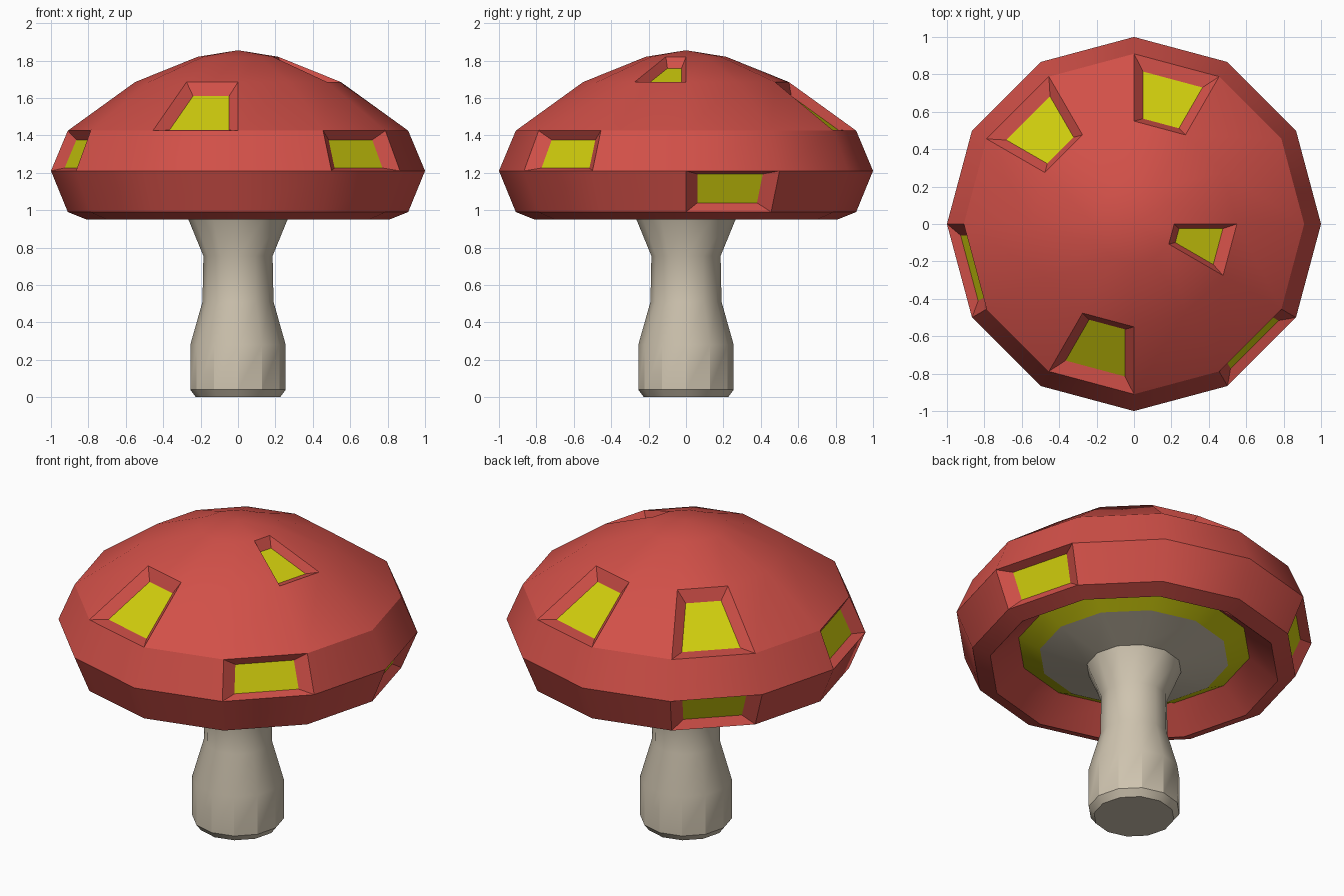
import bpy
import bmesh
from math import cos, sin, pi, radians
from mathutils import Vector

SIDES = 12

cube = bpy.data.objects.get("Cube")
if cube:
    bpy.data.objects.remove(cube)


def make_material(name, rgb):
    mat = bpy.data.materials.new(name)
    mat.use_nodes = True
    color = (*rgb, 1.0)
    mat.diffuse_color = color
    mat.node_tree.nodes["Principled BSDF"].inputs["Base Color"].default_value = color
    return mat


def lathe(bm, profile):
    """Spin (radius, height) points around z; returns faces as [band][sector]."""
    rings = []
    for r, z in profile:
        if r == 0:
            rings.append([bm.verts.new((0, 0, z))] * SIDES)
        else:
            angles = [2 * pi * i / SIDES for i in range(SIDES)]
            rings.append([bm.verts.new((r * cos(a), r * sin(a), z)) for a in angles])
    bands = []
    for low, high in zip(rings, rings[1:]):
        band = []
        for i in range(SIDES):
            j = (i + 1) % SIDES
            corners = dict.fromkeys((low[i], low[j], high[j], high[i]))
            band.append(bm.faces.new(list(corners)))
        bands.append(band)
    return bands


def finish(name, bm, *materials):
    bm.normal_update()
    mesh = bpy.data.meshes.new(name)
    bm.to_mesh(mesh)
    bm.free()
    obj = bpy.data.objects.new(name, mesh)
    bpy.context.collection.objects.link(obj)
    for mat in materials:
        mesh.materials.append(mat)
    bpy.ops.object.select_all(action="DESELECT")
    obj.select_set(True)
    bpy.context.view_layer.objects.active = obj
    bpy.ops.object.shade_smooth_by_angle(angle=radians(29.5))
    return obj


red = make_material("cap_red", (0.64, 0.08, 0.065))
yellow = make_material("spot_yellow", (0.64, 0.62, 0.004))
cream = make_material("stem_cream", (0.62, 0.55, 0.43))

# Stem, flaring into a wide collar under the cap
bm = bmesh.new()
lathe(bm, [(0, 0), (0.225, 0), (0.255, 0.04), (0.255, 0.28), (0.19, 0.51),
           (0.185, 0.755), (0.265, 0.95), (0.53, 1.02)])
finish("stem", bm, cream)

# Gills between the collar and the cap's inner wall
bm = bmesh.new()
lathe(bm, [(0.53, 1.02), (0.65, 1.08)])
finish("gills", bm, yellow)

# Cap, from the inner wall around the rim to the apex
bm = bmesh.new()
bands = lathe(bm, [(0.65, 1.08), (0.81, 0.95), (0.91, 0.99), (1, 1.21),
                   (0.91, 1.425), (0.55, 1.685), (0.215, 1.82), (0, 1.855)])
_, _, lower, upper, shoulder, crown, _ = bands

# Sunken spots: whole facets shrunk and pushed into the cap
spots = [lower[0], lower[4], upper[6], upper[10],
         shoulder[2], shoulder[4], shoulder[8], crown[11]]
bm.normal_update()
for face in bmesh.ops.extrude_discrete_faces(bm, faces=spots)["faces"]:
    face.normal_update()
    center = face.calc_center_median()
    push = Vector(face.normal) * 0.045
    for v in face.verts:
        v.co = center + (v.co - center) * 0.7 - push
    face.material_index = 1
finish("cap", bm, red, yellow)
